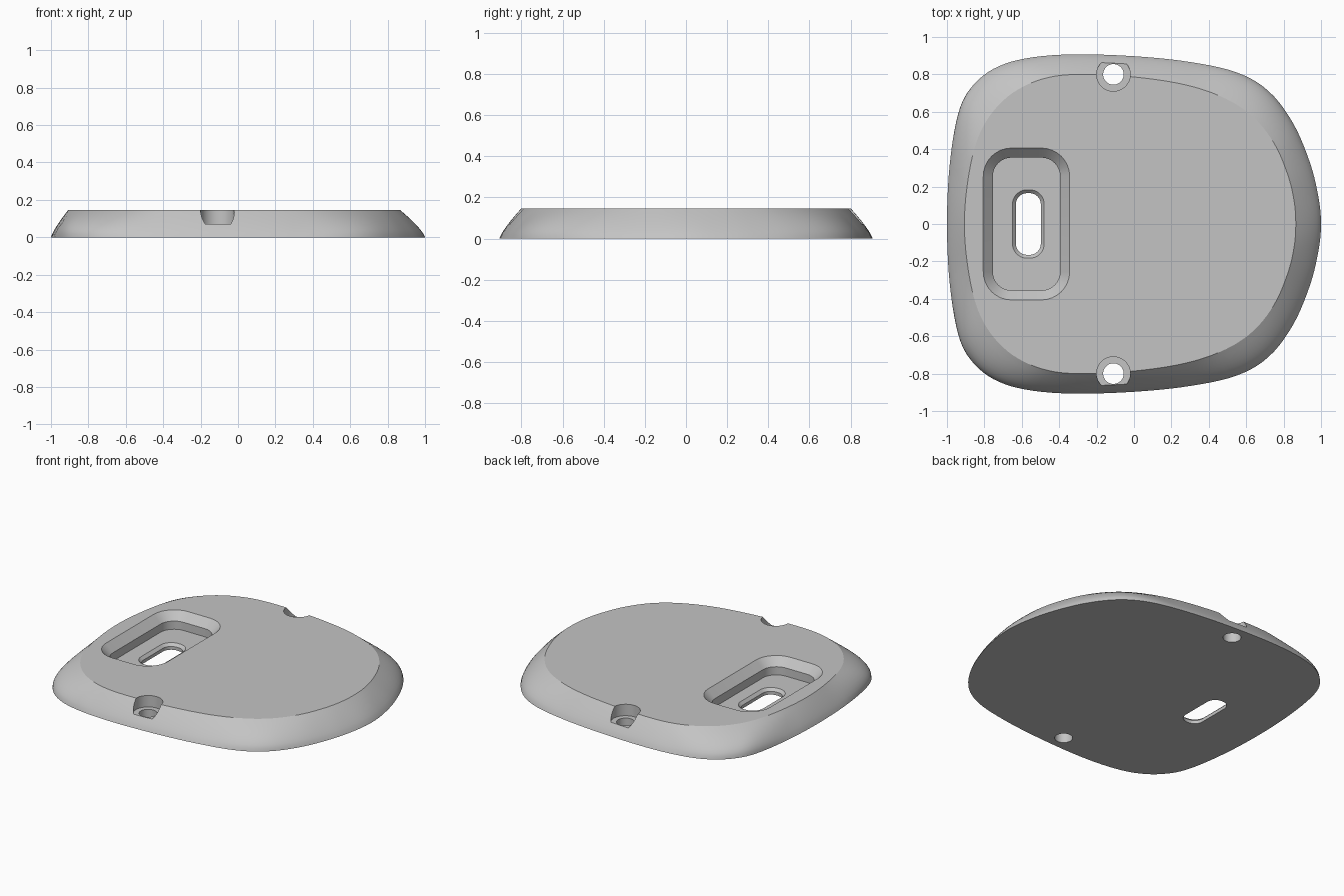
import bpy
import bmesh
import math
from mathutils import Vector

cube = bpy.data.objects.get("Cube")
if cube:
    bpy.data.objects.remove(cube)

HEIGHT = 0.147

grey = bpy.data.materials.new("plain grey")
grey.use_nodes = True
colour = (0.55, 0.55, 0.55, 1)
grey.diffuse_color = colour
grey.node_tree.nodes["Principled BSDF"].inputs["Base Color"].default_value = colour


def loft(name, rings):
    """Skin a stack of equal-length closed rings and cap both ends."""
    bm = bmesh.new()
    loops = [[bm.verts.new(p) for p in ring] for ring in rings]
    count = len(loops[0])
    for low, high in zip(loops, loops[1:]):
        for i in range(count):
            j = (i + 1) % count
            bm.faces.new((low[i], low[j], high[j], high[i]))
    bm.faces.new(loops[0])
    bm.faces.new(loops[-1])
    bmesh.ops.recalc_face_normals(bm, faces=bm.faces)
    mesh = bpy.data.meshes.new(name)
    bm.to_mesh(mesh)
    bm.free()
    mesh.materials.append(grey)
    obj = bpy.data.objects.new(name, mesh)
    bpy.context.collection.objects.link(obj)
    return obj


def smooth_outline(half, steps=5):
    """Mirror a half outline across y and run a closed spline through it."""
    pts = [Vector(p) for p in half]
    pts += [Vector((p.x, -p.y)) for p in reversed(pts[1:-1])]
    out = []
    n = len(pts)
    for i in range(n):
        a, b, c, d = (pts[(i + k) % n] for k in (-1, 0, 1, 2))
        for s in range(steps):
            t = s / steps
            out.append(0.5 * (2 * b + (c - a) * t + (2 * a - 5 * b + 4 * c - d) * t ** 2
                              + (3 * b - a - 3 * c + d) * t ** 3))
    return out


def rounded_rect(cx, hx, hy, r, z, steps=8):
    ring = []
    for k, (sx, sy) in enumerate(((1, 1), (-1, 1), (-1, -1), (1, -1))):
        for s in range(steps + 1):
            a = math.pi / 2 * (k + s / steps)
            ring.append((cx + sx * (hx - r) + r * math.cos(a),
                         sy * (hy - r) + r * math.sin(a), z))
    return ring


def circle(cx, cy, r, z, steps=48):
    return [(cx + r * math.cos(math.tau * i / steps),
             cy + r * math.sin(math.tau * i / steps), z) for i in range(steps)]


# Plate body: wide base outline curving in to a smaller top outline
base = smooth_outline([(-1, 0), (-.985, .32), (-.94, .59), (-.87, .73), (-.75, .83),
                       (-.58, .885), (-.33, .907), (0, .897), (.3, .866), (.55, .81),
                       (.72, .71), (.85, .54), (.94, .33), (.985, .15), (1, 0)])
top = smooth_outline([(-.907, 0), (-.89, .22), (-.845, .43), (-.77, .58), (-.65, .7),
                      (-.49, .775), (-.3, .8), (0, .786), (.28, .743), (.49, .67),
                      (.64, .57), (.75, .43), (.82, .27), (.855, .13), (.865, 0)])


def side_ring(t):
    ring = []
    for b, c in zip(base, top):
        # wider corners roll over more softly
        power = 1.25 + 14 * max(0, (b - c).length - 0.13)
        p = b.lerp(c, t ** power)
        ring.append((p.x, p.y, HEIGHT * t))
    return ring


body = loft("base_plate", [side_ring(i / 8) for i in range(9)])

# Pocket cutter: through slot, slot bevel, floor, straight wall, bevelled rim
slot_x, pocket_x, floor = -0.565, -0.575, 0.04
cutters = [loft("pocket_cutter", [
    rounded_rect(slot_x, .067, .165, .06, -.1),
    rounded_rect(slot_x, .067, .165, .06, floor - .018),
    rounded_rect(slot_x, .085, .183, .078, floor),
    rounded_rect(pocket_x, .18, .355, .1, floor),
    rounded_rect(pocket_x, .18, .355, .1, .095),
    rounded_rect(pocket_x, .232, .407, .152, HEIGHT + .001),
    rounded_rect(pocket_x, .232, .407, .152, .3)])]

# Counterbored screw holes breaking through the front and back rims
for side, y in (("front", -0.8), ("back", 0.8)):
    cutters.append(loft(side + "_screw_hole_cutter", [
        circle(-.11, y, r, z) for r, z in ((.055, -.1), (.055, .07), (.09, .07), (.09, .3))]))

bpy.context.view_layer.objects.active = body
for cutter in cutters:
    cutter.hide_render = True
    mod = body.modifiers.new(cutter.name, "BOOLEAN")
    mod.operation = "DIFFERENCE"
    mod.solver = "EXACT"
    mod.object = cutter
    bpy.ops.object.modifier_apply(modifier=mod.name)
    bpy.data.objects.remove(cutter)

bpy.ops.object.select_all(action="DESELECT")
body.select_set(True)
bpy.ops.object.shade_smooth_by_angle(angle=math.radians(18))
